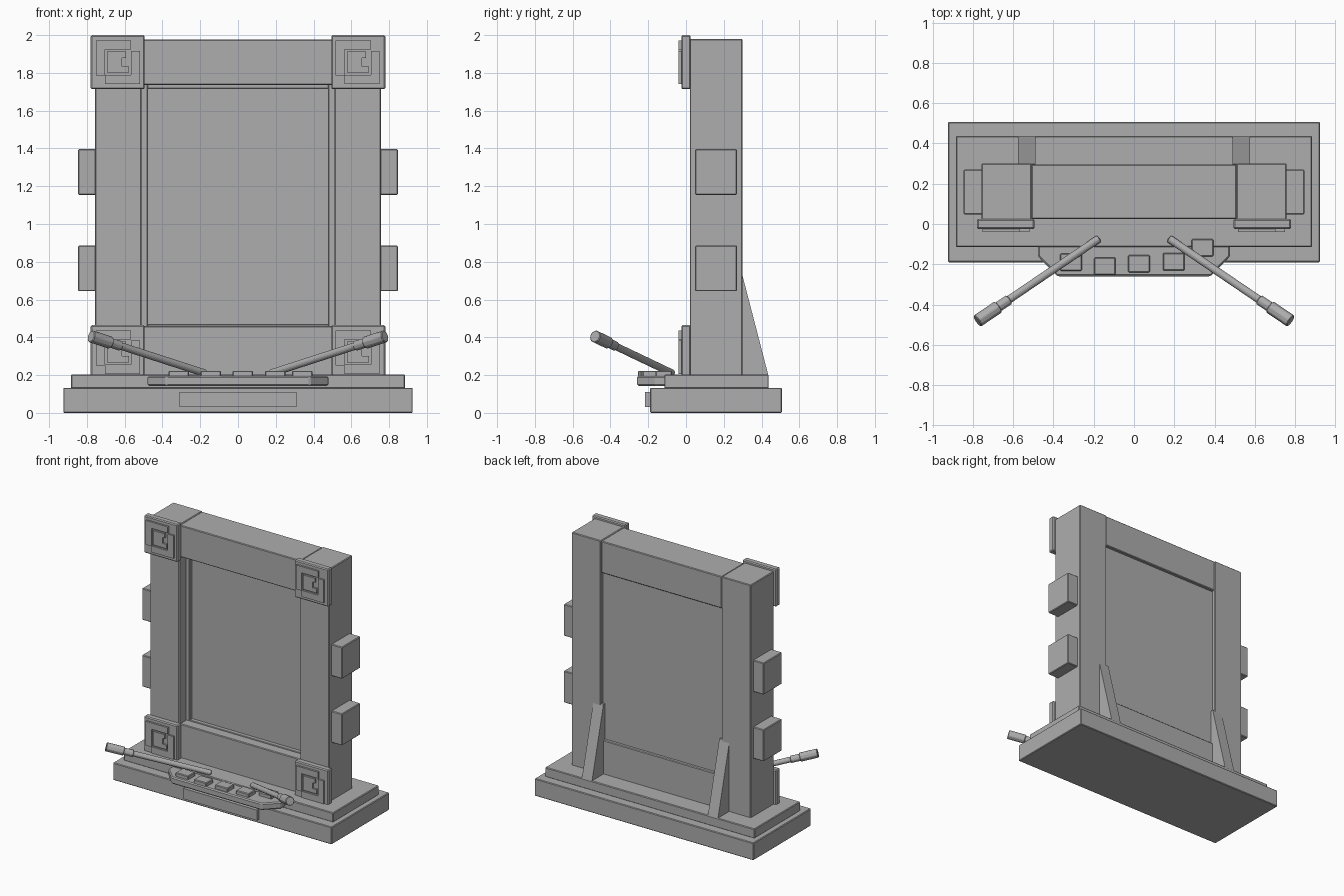
import bpy, bmesh, math
from mathutils import Vector

if "Cube" in bpy.data.objects:
    bpy.data.objects.remove(bpy.data.objects["Cube"])

grey = bpy.data.materials.new("stone grey")
grey.diffuse_color = (0.42, 0.42, 0.42, 1)
grey.use_nodes = True
grey.node_tree.nodes["Principled BSDF"].inputs["Base Color"].default_value = grey.diffuse_color


def finish(name, bm, bevel=0.0):
    bmesh.ops.recalc_face_normals(bm, faces=bm.faces)
    me = bpy.data.meshes.new(name)
    bm.to_mesh(me)
    bm.free()
    me.materials.append(grey)
    ob = bpy.data.objects.new(name, me)
    bpy.context.collection.objects.link(ob)
    if bevel:
        mod = ob.modifiers.new("soft edge", 'BEVEL')
        mod.width = bevel
        mod.segments = 1
    return ob


def add_box(bm, x, y, z):
    vs = bmesh.ops.create_cube(bm, size=1)["verts"]
    for v in vs:
        v.co = [(r[0] + r[1]) / 2 + c * (r[1] - r[0]) for c, r in zip(v.co, (x, y, z))]


def box(name, x, y, z, bevel=0.005):
    bm = bmesh.new()
    add_box(bm, x, y, z)
    return finish(name, bm, bevel)


def prism(name, points, offset, bevel=0.0):
    bm = bmesh.new()
    face = bm.faces.new([bm.verts.new(p) for p in points])
    ext = bmesh.ops.extrude_face_region(bm, geom=[face], use_keep_orig=True)
    moved = [g for g in ext["geom"] if isinstance(g, bmesh.types.BMVert)]
    bmesh.ops.translate(bm, vec=offset, verts=moved)
    return finish(name, bm, bevel)


def rod(name, a, b, radius):
    bm = bmesh.new()
    d = b - a
    bmesh.ops.create_cone(bm, cap_ends=True, segments=8, radius1=radius,
                          radius2=radius, depth=d.length)
    ob = finish(name, bm, 0.004)
    ob.location = (a + b) / 2
    ob.rotation_euler = d.to_track_quat('Z', 'Y').to_euler()


def span(s, a, b):
    return tuple(sorted((s * a, s * b)))


# Stepped base with front plate
box("base", (-0.925, 0.925), (-0.19, 0.507), (0, 0.133))
box("base_step", (-0.885, 0.885), (-0.115, 0.438), (0.13, 0.203))
box("base_plate", (-0.31, 0.31), (-0.216, -0.185), (0.03, 0.11), 0)

# Rails and panel of the frame
box("top_rail", (-0.51, 0.51), (0.024, 0.296), (1.735, 1.977))
box("bottom_rail", (-0.51, 0.51), (0.024, 0.296), (0.19, 0.46))
box("panel", (-0.52, 0.52), (0.13, 0.272), (0.4, 1.8), 0)

# Trim around the panel
for s, side in ((-1, "left"), (1, "right")):
    box(side + "_trim", span(s, 0.48, 0.52), (0.1, 0.14), (0.45, 1.74), 0.003)
box("bottom_trim", (-0.48, 0.48), (0.1, 0.14), (0.435, 0.467), 0.003)
box("top_trim", (-0.48, 0.48), (0.1, 0.14), (1.718, 1.75), 0.003)

# Squared spiral bars: x and z ranges around the plate centre
spiral = [((-0.118, 0.068), (0.067, 0.115)), ((-0.118, -0.07), (-0.07, 0.067)),
          ((0.068, 0.115), (-0.115, 0.06)), ((-0.07, 0.068), (-0.115, -0.067)),
          ((-0.058, 0.042), (0.022, 0.055)), ((-0.058, -0.022), (-0.055, 0.022)),
          ((-0.022, 0.058), (-0.055, -0.022)), ((-0.022, 0.022), (-0.022, 0.022))]

for s, side in ((-1, "left"), (1, "right")):
    # Pillar and its side blocks
    box(side + "_pillar", span(s, 0.51, 0.758), (0.02, 0.3), (0.19, 1.98))
    for i, z in enumerate((0.765, 1.275)):
        box(f"{side}_block_{i + 1}", span(s, 0.75, 0.846), (0.048, 0.27),
            (z - 0.121, z + 0.121))

    # Corner plates with raised spirals
    for level, zc in (("lower", 0.322), ("upper", 1.857)):
        box(f"{side}_{level}_corner_plate", span(s, 0.494, 0.78), (-0.025, 0.025),
            (zc - 0.143, zc + 0.143), 0.007)
        bm = bmesh.new()
        for x, z in spiral:
            add_box(bm, (s * 0.635 + x[0], s * 0.635 + x[1]), (-0.039, -0.02),
                    (zc + z[0], zc + z[1]))
        finish(f"{side}_{level}_spiral", bm)

    # Rear buttress
    x0, x1 = span(s, 0.49, 0.575)
    prism(side + "_buttress", [(x0, 0.28, 0.195), (x0, 0.437, 0.195),
                               (x0, 0.297, 0.735), (x0, 0.28, 0.735)], (x1 - x0, 0, 0))

    # Lever: shaft, collar and grip
    a, b = Vector((s * 0.175, -0.073, 0.21)), Vector((s * 0.778, -0.482, 0.405))
    rod(side + "_lever_shaft", a, a.lerp(b, 0.8), 0.021)
    rod(side + "_lever_collar", a.lerp(b, 0.74), a.lerp(b, 0.88), 0.027)
    rod(side + "_lever_grip", a.lerp(b, 0.83), b, 0.034)

# Control tray with chamfered front corners
tray = [(-0.478, -0.1), (-0.478, -0.16), (-0.38, -0.26),
        (0.38, -0.26), (0.478, -0.16), (0.478, -0.1)]
prism("control_tray", [(x, y, 0.143) for x, y in tray], (0, 0, 0.052), 0.008)

# Buttons
buttons = [(-0.313, -0.19), (-0.145, -0.21), (0.025, -0.198),
           (0.197, -0.188), (0.34, -0.118)]
for i, (x, y) in enumerate(buttons):
    box(f"button_{i + 1}", (x - 0.054, x + 0.054), (y - 0.043, y + 0.043),
        (0.185, 0.223))
